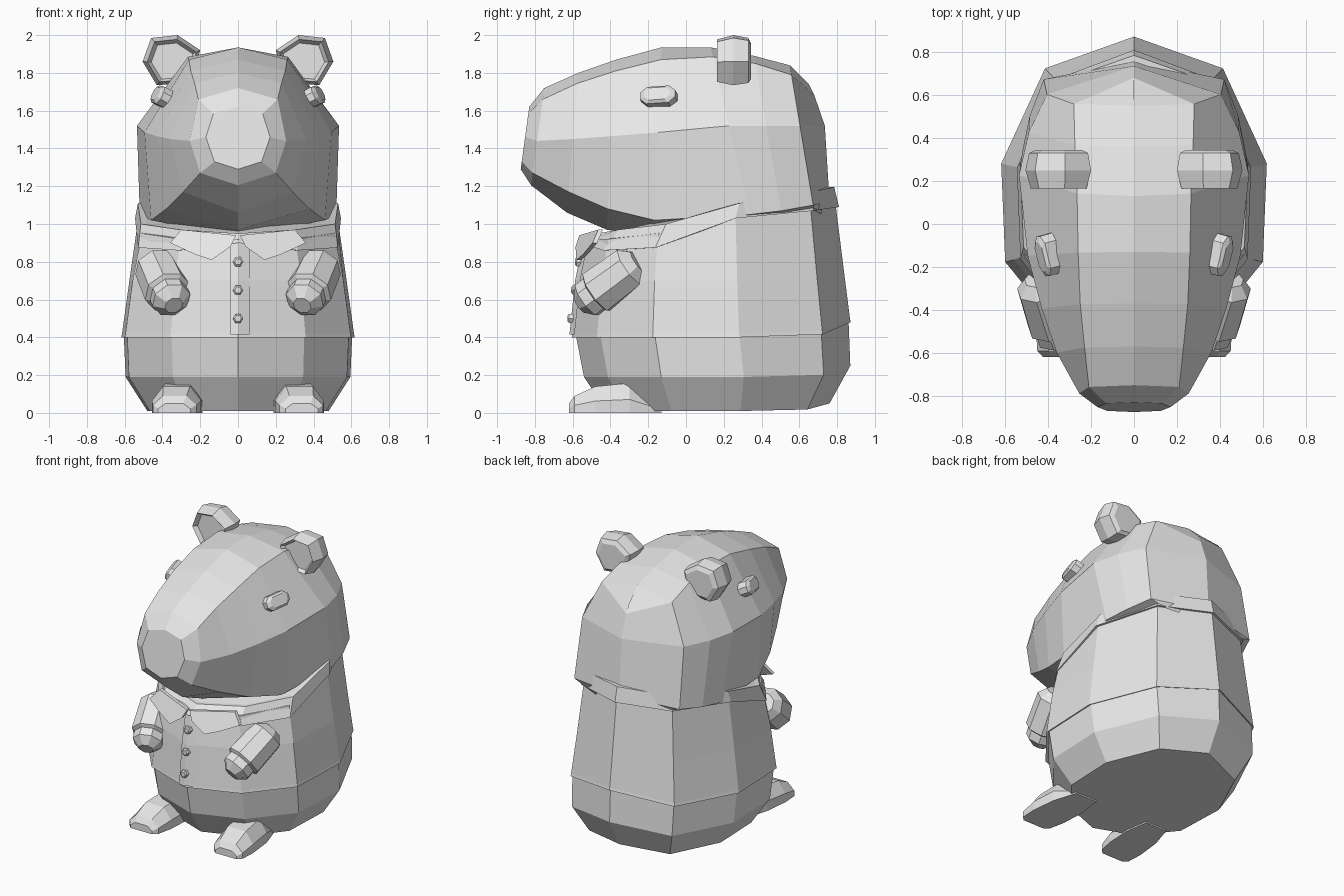
import bpy, bmesh
from math import cos, sin, pi
from mathutils import Vector, Matrix

cube = bpy.data.objects.get("Cube")
if cube:
    bpy.data.objects.remove(cube)

clay = bpy.data.materials.new("plain_grey")
clay.use_nodes = True
clay.diffuse_color = (0.8, 0.8, 0.8, 1)
clay.node_tree.nodes["Principled BSDF"].inputs["Base Color"].default_value = (0.8, 0.8, 0.8, 1)


def loft(name, rings, caps=(True, True), both=False, matrix=None):
    """Skin closed rings of points; both=True adds the copy mirrored in x."""
    bm = bmesh.new()
    rows = [[bm.verts.new(p) for p in ring] for ring in rings]
    for a, b in zip(rows, rows[1:]):
        for i in range(len(a)):
            j = (i + 1) % len(a)
            bm.faces.new((a[i], a[j], b[j], b[i]))
    for row, cap in zip((rows[0], rows[-1]), caps):
        if cap:
            bm.faces.new(row)
    if matrix:
        bm.transform(matrix)
    if both:
        copy = bmesh.ops.duplicate(bm, geom=bm.verts[:] + bm.edges[:] + bm.faces[:])
        for v in copy["geom"]:
            if isinstance(v, bmesh.types.BMVert):
                v.co.x *= -1
    bmesh.ops.remove_doubles(bm, verts=bm.verts, dist=0.0005)
    bmesh.ops.recalc_face_normals(bm, faces=bm.faces)
    mesh = bpy.data.meshes.new(name)
    bm.to_mesh(mesh)
    bm.free()
    mesh.materials.append(clay)
    obj = bpy.data.objects.new(name, mesh)
    bpy.context.collection.objects.link(obj)
    return obj


def mirrored(half):
    """Close a half outline whose first and last points lie on x = 0."""
    return half + [(-x, y, z) for x, y, z in half[-2:0:-1]]


# Ten-sided plan shared by body, jacket and collar: (width, depth) fractions
PLAN = [(0, 0), (0.58, 0.09), (0.97, 0.29), (1, 0.6), (0.67, 0.9), (0, 1)]


def plan_ring(width, front, back, heights):
    return mirrored([(u * width, front + t * (back - front), z)
                     for (u, t), z in zip(PLAN, heights)])


def rising(low, high):
    return [low] * 4 + [low + (high - low) * 0.2, high]


# Body below the jacket
loft("body", [
    plan_ring(0.48, -0.42, 0.76, rising(0.01, 0.05)),
    plan_ring(0.595, -0.54, 0.87, rising(0.19, 0.25)),
    plan_ring(0.605, -0.585, 0.86, rising(0.42, 0.5)),
])

# Jacket with a hem lip
loft("jacket", [
    plan_ring(0.59, -0.57, 0.85, rising(0.41, 0.49)),
    plan_ring(0.618, -0.605, 0.872, rising(0.40, 0.48)),
    plan_ring(0.614, -0.602, 0.868, rising(0.42, 0.5)),
    plan_ring(0.575, -0.575, 0.835, rising(0.7, 0.76)),
    plan_ring(0.525, -0.53, 0.79, [0.92, 0.92, 0.95, 1.05, 1.1, 1.12]),
])

# Collar wrapping the neck, higher at the back
LOW = [0.9, 0.86, 0.875, 1.03, 1.07, 1.09]
HIGH = [0.95, 0.97, 1.0, 1.11, 1.17, 1.195]
loft("collar", [
    plan_ring(0.52, -0.53, 0.78, LOW),
    plan_ring(0.545, -0.56, 0.81, LOW),
    plan_ring(0.53, -0.47, 0.785, HIGH),
    plan_ring(0.50, -0.44, 0.75, HIGH),
])

# Pointed collar flaps on the chest
flap = [(0.01, -0.54, 0.94), (0.04, -0.56, 0.88), (0.14, -0.555, 0.81),
        (0.23, -0.52, 0.84), (0.36, -0.47, 0.9), (0.3, -0.44, 0.97)]
loft("collar_flaps", [flap, [(x, y - 0.025, z) for x, y, z in flap]], both=True)

# Overlapping front edge of the jacket
loft("jacket_placket", [
    [(-0.04, y + 0.015, z), (-0.04, y - 0.008, z), (0, y - 0.012, z), (0.06, y + 0.015, z)]
    for y, z in ((-0.605, 0.415), (-0.575, 0.7), (-0.535, 0.9))])

# Buttons
for z in (0.8, 0.65, 0.5):
    y = -0.565 - (0.8 - z) * 0.13
    loft("button", [[(r * cos(i * pi / 3), y + d, z + r * sin(i * pi / 3)) for i in range(6)]
                    for d, r in ((0.02, 0.028), (-0.015, 0.028), (-0.023, 0.018))])


# Head, lofted from nose to nape; each half section runs top to bottom
def head_ring(y_top, y_low, top, brow, cheek, jaw, chin):
    half = [(0, top), brow, cheek, jaw, (0, chin)]
    return mirrored([(x, y_top + (y_low - y_top) * (top - z) / (top - chin), z)
                     for x, z in half])


nape = [(0, 0.65, 1.74), (0, 0.68, 1.68), (0, 0.735, 1.52), (0, 0.76, 1.12), (0, 0.76, 1.0)]
loft("head", [
    head_ring(-0.83, -0.875, 1.62, (0.13, 1.585), (0.17, 1.46), (0.125, 1.33), 1.29),
    head_ring(-0.75, -0.82, 1.72, (0.21, 1.66), (0.255, 1.44), (0.2, 1.27), 1.205),
    head_ring(-0.57, -0.63, 1.80, (0.23, 1.745), (0.36, 1.45), (0.29, 1.17), 1.06),
    head_ring(-0.37, -0.42, 1.87, (0.25, 1.81), (0.43, 1.465), (0.38, 1.08), 0.97),
    head_ring(-0.13, -0.17, 1.935, (0.26, 1.87), (0.495, 1.485), (0.46, 1.02), 0.93),
    head_ring(0.13, 0.36, 1.935, (0.265, 1.885), (0.535, 1.52), (0.52, 1.05), 0.95),
    head_ring(0.36, 0.52, 1.89, (0.275, 1.85), (0.49, 1.52), (0.485, 1.07), 0.98),
    head_ring(0.55, 0.69, 1.84, (0.28, 1.79), (0.405, 1.52), (0.42, 1.1), 1.0),
    mirrored(nape),
], caps=(True, False))

# Ears: rounded discs with a shallow hollow in front
EAR = [(0.2, 1.92), (0.32, 2.0), (0.46, 1.985), (0.505, 1.86), (0.43, 1.735), (0.25, 1.75)]
loft("ears", [
    [(0.34 + (x - 0.34) * s, y, 1.85 + (z - 1.85) * s) for x, z in EAR]
    for y, s in ((0.195, 0.72), (0.165, 0.85), (0.25, 1), (0.33, 0.9), (0.345, 0.7))], both=True)

# Eyes: flat capsules lying on the sides of the head
EYE = [(-0.095, -0.02), (-0.06, -0.05), (0.06, -0.05), (0.095, -0.02),
       (0.095, 0.02), (0.06, 0.05), (-0.06, 0.05), (-0.095, 0.02)]
out = Vector((0.86, -0.24, 0.45)).normalized()
along = Vector((0.26, 0.96, 0.08))
along = (along - out * along.dot(out)).normalized()
eye_frame = Matrix((along, out.cross(along), out)).transposed().to_4x4()
eye_frame.translation = (0.405, -0.145, 1.675)
loft("eyes", [[(u * s, v * s, w) for u, v in EYE]
              for w, s in ((-0.06, 1), (0.022, 1), (0.036, 0.72))],
     both=True, matrix=eye_frame)

# Arms: sleeve, cuff step and paw along one slanted axis
aim = Vector((-0.09, -0.27, -0.2))
arm_frame = aim.to_track_quat('Z', 'Y').to_matrix().to_4x4()
arm_frame.translation = (0.43, -0.29, 0.77)


def arm_rings(steps):
    return [[(r * cos((i + 0.5) * pi / 4), r * sin((i + 0.5) * pi / 4), d) for i in range(8)]
            for d, r in steps]


loft("sleeves", arm_rings([(-0.05, 0.07), (0, 0.12), (0.23, 0.128), (0.245, 0.1)]),
     both=True, matrix=arm_frame)
loft("paws", arm_rings([(0.2, 0.09), (0.25, 0.105), (0.3, 0.105), (0.35, 0.05)]),
     both=True, matrix=arm_frame)

# Feet, arched in section and turned slightly outward
loft("feet", [
    [(0.32 + (-0.4 - y) * 0.08 + u * w, y, v * h)
     for u, v in ((-1, 0), (-1, 0.45), (-0.55, 1), (0.55, 1), (1, 0.45), (1, 0))]
    for y, w, h in ((-0.62, 0.085, 0.05), (-0.59, 0.115, 0.09), (-0.48, 0.13, 0.14),
                    (-0.3, 0.125, 0.158), (-0.13, 0.085, 0.04))], both=True)
